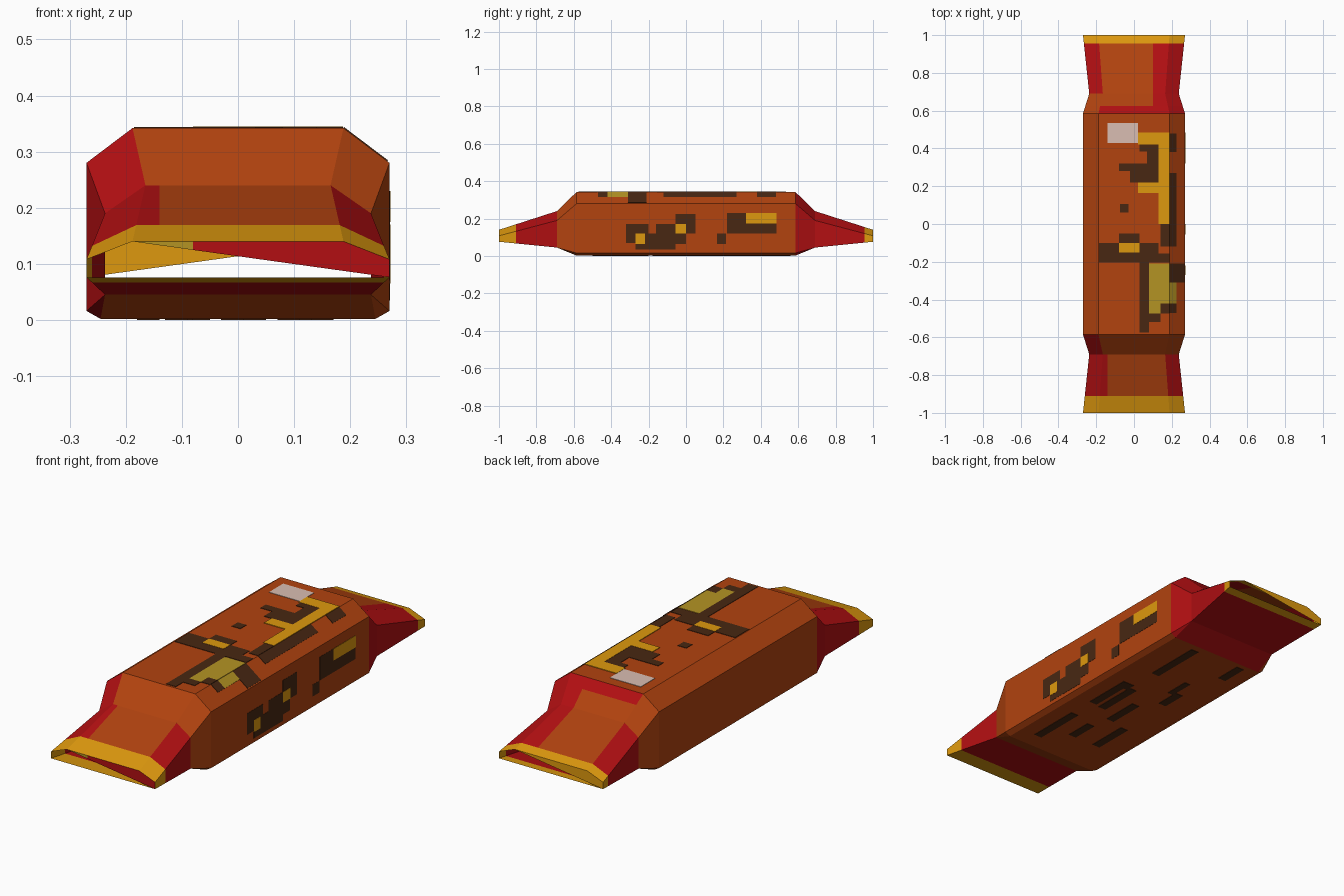
import bpy, bmesh
from mathutils import Vector

if "Cube" in bpy.data.objects:
    bpy.data.objects.remove(bpy.data.objects["Cube"])


def srgb(r, g, b):
    f = lambda c: (c / 255 / 12.92) if c < 10 else ((c / 255 + 0.055) / 1.055) ** 2.4
    return (f(r), f(g), f(b), 1)


COLOURS = {"orange": (178, 67, 15), "red": (178, 15, 18), "yellow": (222, 153, 14),
           "olive": (180, 148, 35), "dark_brown": (72, 39, 18), "pale_grey": (218, 190, 178)}
NAMES = list(COLOURS)
MATS = []
for n, c in COLOURS.items():
    m = bpy.data.materials.new(n)
    m.diffuse_color = srgb(*c)
    m.use_nodes = True
    m.node_tree.nodes["Principled BSDF"].inputs["Base Color"].default_value = m.diffuse_color
    MATS.append(m)
ORANGE, RED, YELLOW, OLIVE, DARK, GREY = range(6)


def finish(bm, name):
    me = bpy.data.meshes.new(name)
    bm.to_mesh(me)
    bm.free()
    for m in MATS:
        me.materials.append(m)
    ob = bpy.data.objects.new(name, me)
    bpy.context.collection.objects.link(ob)
    return ob


# ---- wrapper: open tube lofted through half profiles (bottom to top)
BODY = [(.245, .002), (.27, .016), (.27, .28), (.188, .342)]
NECK = [(.237, .045), (.237, .045), (.237, .19), (.165, .24)]
TIP = [(.27, .076), (.27, .076), (.27, .108), (.188, .14)]


def mix(a, b, t):
    return [(p[0] + (q[0] - p[0]) * t, p[1] + (q[1] - p[1]) * t) for p, q in zip(a, b)]


STATIONS = [(-1, TIP), (-.91, mix(NECK, TIP, .71)), (-.69, NECK), (-.585, BODY),
            (.585, BODY), (.625, mix(BODY, NECK, .38)), (.69, NECK),
            (.955, mix(NECK, TIP, .855)), (1, TIP)]
bm = bmesh.new()
rings = []
for y, half in STATIONS:
    pts = [(-x, z) for x, z in half] + [(x, z) for x, z in reversed(half)]
    rings.append([bm.verts.new((x, y, z)) for x, z in pts])


def colour(seg, strip):
    if seg in (0, 7):
        return YELLOW
    if seg in (1, 6):
        return ORANGE if strip == 3 else RED
    if seg == 2:
        return RED if strip < 3 else ORANGE
    if seg in (4, 5):
        if strip == 3:
            return RED if seg == 4 else ORANGE
        return ORANGE if strip < 3 else RED
    return ORANGE


splits = {-1: [], 1: []}
for s in range(len(rings) - 1):
    a, b = rings[s], rings[s + 1]
    for i in range(8):
        j = (i + 1) % 8
        f = bm.faces.new((a[i], a[j], b[j], b[i]))
        f.material_index = colour(s, i)
        if i == 3 and s in (1, 5, 6):
            splits[-1 if s == 1 else 1].append(f)
# red patches at one side of the sloping end tops
for side, x in ((-1, -.14), (1, .1)):
    fs = splits[side]
    geom = list({e for f in fs for e in list(f.verts) + list(f.edges)}) + fs
    bmesh.ops.bisect_plane(bm, geom=geom, plane_co=(x, 0, 0), plane_no=(1, 0, 0))
for f in bm.faces:
    c = f.calc_center_median()
    if f.material_index == ORANGE and f.normal.z >= 0 and c.z > .15 and abs(c.x) < .19:
        if (c.y > .6 and c.x > .1) or (c.y < -.7 and c.x < -.14):
            f.material_index = RED
bmesh.ops.remove_doubles(bm, verts=bm.verts[:], dist=1e-5)
bmesh.ops.dissolve_degenerate(bm, edges=bm.edges[:], dist=1e-5)
finish(bm, "wrapper")

# ---- half-closed flaps over the two end openings
for name, s, cols in (("front_end_flap", 1, (OLIVE, RED)), ("back_end_flap", -1, (YELLOW, YELLOW))):
    bm = bmesh.new()
    for pts, col in zip(([(-.188, .14), (-.08, .1247), (-.08, .14)],
                         [(-.08, .14), (-.08, .1247), (.27, .076), (.27, .108), (.188, .14)]), cols):
        f = bm.faces.new([bm.verts.new((x * s, -s, z)) for x, z in pts])
        f.material_index = col
    finish(bm, name)


# ---- printed patches: thin plates on the top, chamfer, right side and underside
def plates(name, rects, place, normal, col, lift):
    bm = bmesh.new()
    n = Vector(normal).normalized()
    for u0, u1, v0, v1 in rects:
        base = [Vector(place(u, v)) for u, v in ((u0, v0), (u1, v0), (u1, v1), (u0, v1))]
        lo = [bm.verts.new(p) for p in base]
        hi = [bm.verts.new(p + n * lift) for p in base]
        bm.faces.new(hi)
        for i in range(4):
            j = (i + 1) % 4
            bm.faces.new((lo[i], lo[j], hi[j], hi[i]))
    for f in bm.faces:
        f.material_index = col
    bmesh.ops.recalc_face_normals(bm, faces=bm.faces[:])
    for f in bm.faces:  # keep the visible face pointing outwards
        if abs(f.normal.dot(n)) > .9 and f.normal.dot(n) < 0:
            f.normal_flip()
    finish(bm, name)


top = lambda x, y: (x, y, .342)
cham = lambda x, y: (x, y, .342 - (x - .188) * .756)
side = lambda y, z: (.27, y, z)
under = lambda x, y: (x, y, .002)
UP, SLANT, RIGHT, DOWN = (0, 0, 1), (.6, 0, .8), (1, 0, 0), (0, 0, -1)

plates("top_grey_label", [(-.14, .02, .43, .535)], top, UP, GREY, .002)
plates("top_yellow_print", [(.02, .187, .42, .485), (.13, .187, 0, .42), (.02, .13, .165, .22),
                            (-.08, .03, -.15, -.1)], top, UP, YELLOW, .003)
plates("top_dark_print", [
    (.03, .13, .385, .42), (.07, .13, .32, .385), (-.08, .13, .28, .32), (-.02, .13, .22, .28),
    (.14, .187, -.12, 0), (-.075, -.03, .06, .105), (-.185, .13, -.205, -.1),
    (-.08, .03, -.1, -.05), (.13, .187, -.205, -.155), (.03, .08, -.575, -.205),
    (.14, .187, -.475, -.42), (.08, .14, -.52, -.475)], top, UP, DARK, .002)
plates("top_olive_print", [(.08, .187, -.42, -.21), (.08, .14, -.475, -.42)], top, UP, OLIVE, .002)
plates("chamfer_dark_print", [(.188, .225, .38, .48), (.188, .225, -.12, .27),
                              (.188, .266, -.31, -.21), (.188, .225, -.47, -.42)],
       cham, SLANT, DARK, .002)
plates("chamfer_olive_print", [(.188, .225, -.42, -.31)], cham, SLANT, OLIVE, .002)
plates("side_dark_print", [(-.32, -.2, .07, .17), (-.27, -.055, .035, .12), (-.16, -.055, .12, .17),
                           (-.055, .05, .12, .225), (-.055, 0, .065, .12), (.165, .215, .065, .12),
                           (.22, .485, .12, .23)], side, RIGHT, DARK, .001)
plates("side_yellow_print", [(-.27, -.22, .065, .12), (-.055, 0, .12, .17), (.32, .485, .175, .23)],
       side, RIGHT, YELLOW, .002)
plates("underside_print", [
    (.08, .12, .27, .55), (.13, .17, -.5, -.24), (.13, .17, -.11, .13), (.07, .11, -.12, .1),
    (.11, .13, .08, .13), (.01, .05, -.4, -.27), (-.13, -.09, -.4, -.2), (-.03, .01, -.18, 0),
    (-.08, -.05, .18, .3), (-.12, -.08, .08, .2), (-.18, -.14, .43, .56)], under, DOWN, DARK, .002)
